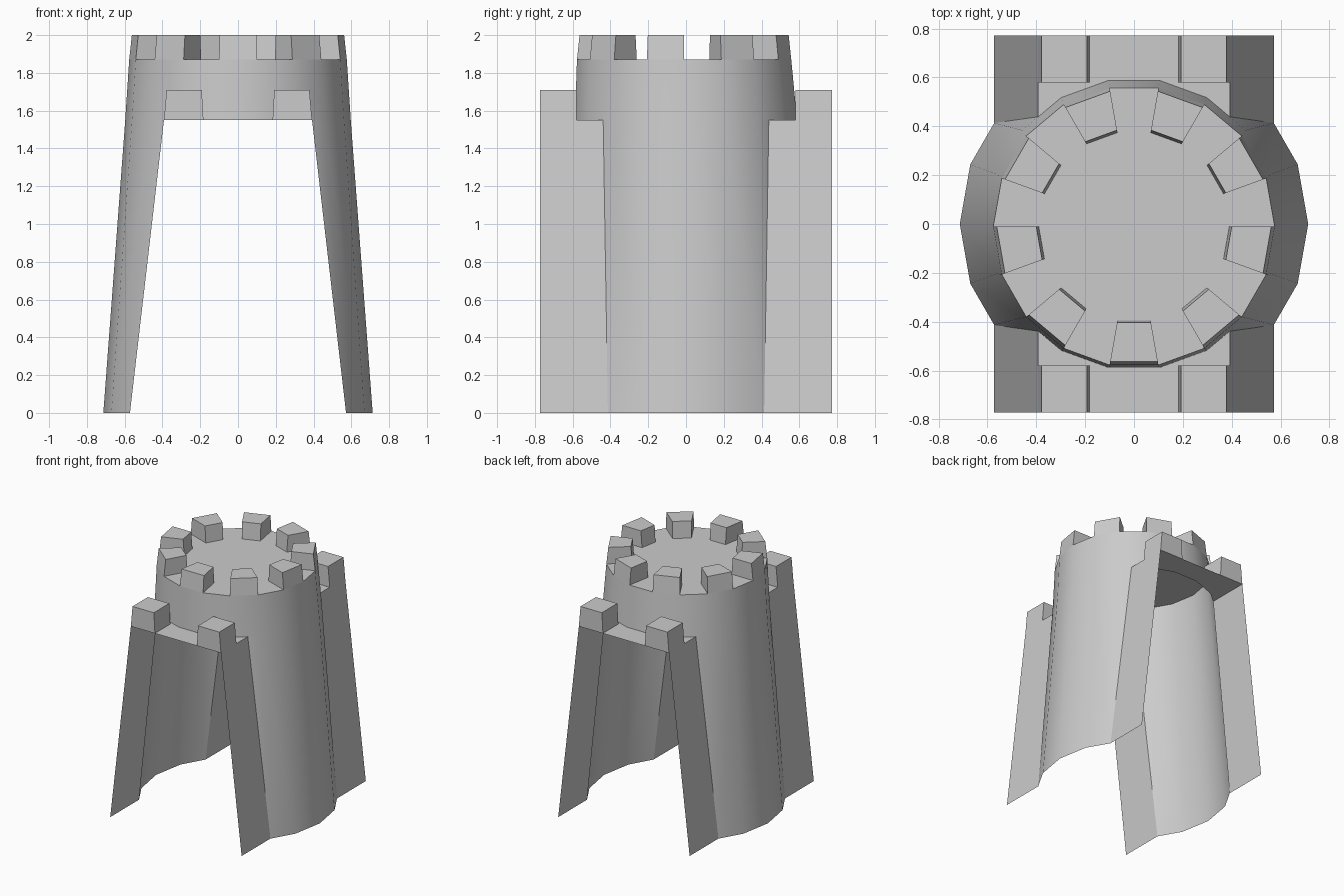
import bpy, bmesh
from math import sin, cos, radians

if "Cube" in bpy.data.objects:
    bpy.data.objects.remove(bpy.data.objects["Cube"])

Z_WALK, Z_DECK, Z_TOP = 1.55, 1.87, 2.0
R_BASE, R_WALK, R_DECK, R_TOP = 0.713, 0.597, 0.576, 0.562
X_BASE, X_WALK, Y_END, Y_IN = 0.572, 0.392, 0.772, 0.58


def ring_pt(r, deg, z, cy=0.0):
    return (r * cos(radians(deg)), r * sin(radians(deg)) + cy, z)


def cut_y(r, x, a0, a1):
    # y where a facet of the round tower meets the flat wall
    p, q = ring_pt(r, a0, 0), ring_pt(r, a1, 0)
    return p[1] + (q[1] - p[1]) * (p[0] - x) / (p[0] - q[0])


def finish(bm, name, smooth):
    bmesh.ops.remove_doubles(bm, verts=bm.verts[:], dist=0.0005)
    bmesh.ops.recalc_face_normals(bm, faces=bm.faces[:])
    me = bpy.data.meshes.new(name)
    bm.to_mesh(me)
    bm.free()
    ob = bpy.data.objects.new(name, me)
    bpy.context.collection.objects.link(ob)
    if smooth:
        bpy.ops.object.select_all(action='DESELECT')
        ob.select_set(True)
        bpy.context.view_layer.objects.active = ob
        bpy.ops.object.shade_smooth_by_angle(angle=radians(25))
    return ob


def face(bm, pts):
    clean = [p for i, p in enumerate(pts) if p != pts[i - 1]]
    bm.faces.new([bm.verts.new(p) for p in clean])


def block(name, bottom, top):
    # four-sided block, open underneath where it sits on the deck
    bm = bmesh.new()
    face(bm, top)
    for i in range(4):
        j = (i + 1) % 4
        face(bm, [bottom[i], bottom[j], top[j], top[i]])
    finish(bm, name, False)


bm = bmesh.new()
yb = cut_y(R_BASE, X_BASE, 20, 40)
yw = cut_y(R_WALK, X_WALK, 40, 60)

# Thin side walls: flat ends with a rounded bulge
for s in (-1, 1):
    low = [(X_BASE, Y_END), (X_BASE, yb), (X_BASE, yb)]
    high = [(X_WALK, Y_END), (X_WALK, yw), ring_pt(R_WALK, 40, 0)[:2]]
    for a in (20, 0):
        low.append(ring_pt(R_BASE, a, 0)[:2])
        high.append(ring_pt(R_WALK, a, 0)[:2])
    low += [(x, -y) for x, y in low[-2::-1]]
    high += [(x, -y) for x, y in high[-2::-1]]
    for i in range(len(low) - 1):
        face(bm, [(s * low[i][0], low[i][1], 0.0), (s * low[i + 1][0], low[i + 1][1], 0.0),
                  (s * high[i + 1][0], high[i + 1][1], Z_WALK), (s * high[i][0], high[i][1], Z_WALK)])

# Round upper drum and its deck
for k in range(18):
    a, b = k * 20, k * 20 + 20
    face(bm, [ring_pt(R_WALK, a, Z_WALK), ring_pt(R_WALK, b, Z_WALK),
              ring_pt(R_DECK, b, Z_DECK, -0.01), ring_pt(R_DECK, a, Z_DECK, -0.01)])
face(bm, [ring_pt(R_DECK, k * 20, Z_DECK, -0.01) for k in range(18)])

# Walkways at both ends
for s in (-1, 1):
    arc = [ring_pt(R_WALK, a, Z_WALK)[:2] for a in (60, 80, 100, 120)]
    outline = [(-X_WALK, Y_END), (X_WALK, Y_END), (X_WALK, yw)] + arc + [(-X_WALK, yw)]
    face(bm, [(x, s * y, Z_WALK) for x, y in outline])
finish(bm, "tower_body", True)

# Battlements on the drum, on every second facet
for k in range(9):
    a, b = k * 40 - 100, k * 40 - 80

    def quad(ro, ri, z):
        return [ring_pt(ro, a, z, -0.01), ring_pt(ro, b, z, -0.01),
                ring_pt(ri, b, z, -0.01), ring_pt(ri, a, z, -0.01)]
    block("tower_battlement", quad(R_DECK, 0.39, Z_DECK), quad(R_TOP, 0.40, Z_TOP))

# Battlements on the walkway corners
for sx in (-1, 1):
    for sy in (-1, 1):
        def rect(x0, x1, z):
            return [(sx * x, sy * y, z) for x, y in
                    ((x0, Y_IN), (x1, Y_IN), (x1, Y_END), (x0, Y_END))]
        block("walkway_battlement", rect(0.183, X_WALK, Z_WALK), rect(0.192, 0.378, 1.71))
